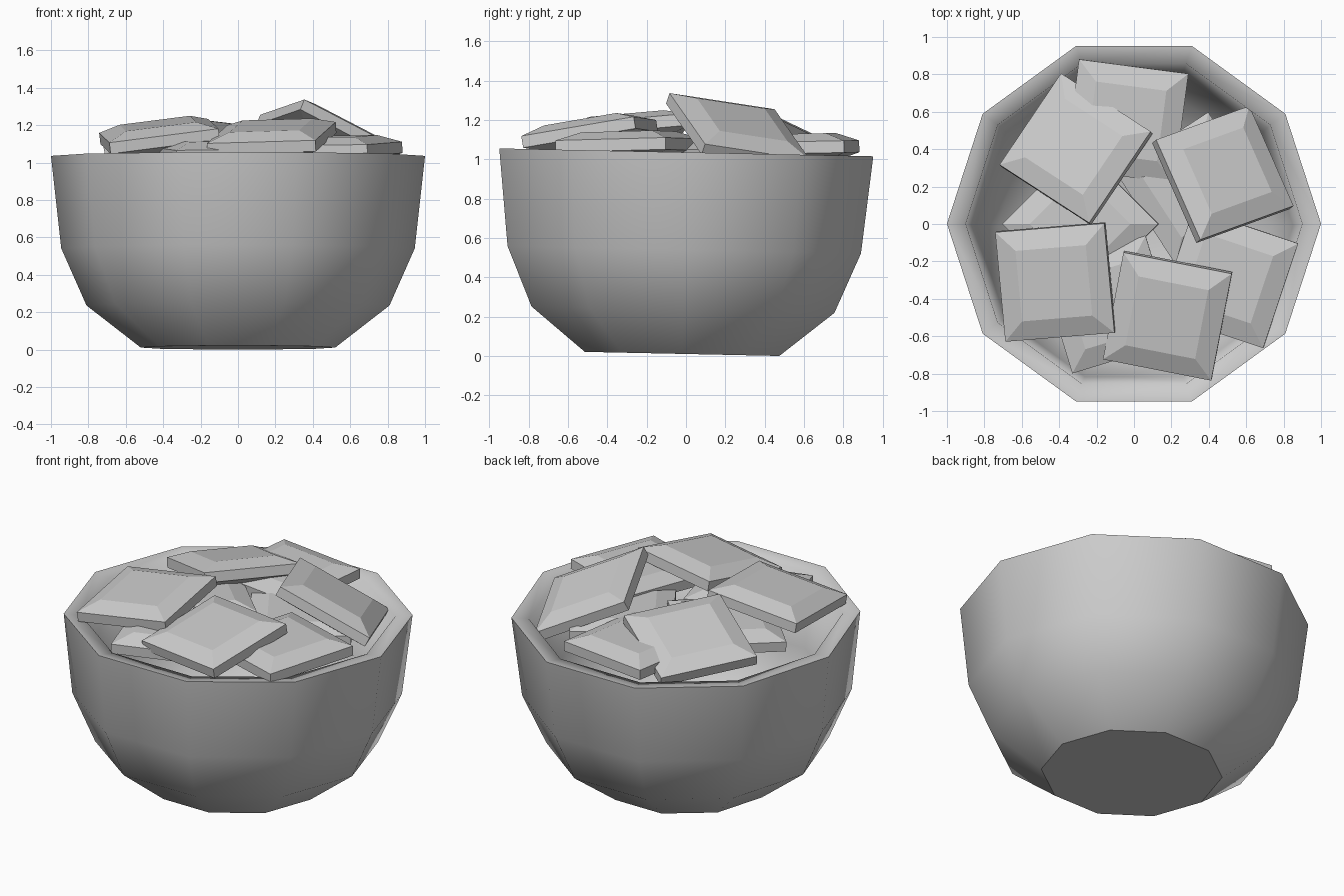
import bpy
import math
from mathutils import Matrix, Vector

cube = bpy.data.objects.get("Cube")
if cube:
    bpy.data.objects.remove(cube, do_unlink=True)

# Single plain grey
grey = bpy.data.materials.new("light_grey")
grey.use_nodes = True
colour = (0.6, 0.6, 0.6, 1)
grey.diffuse_color = colour
grey.node_tree.nodes["Principled BSDF"].inputs["Base Color"].default_value = colour


def loft(name, rings, sides, start, sharp_rings, smooth):
    """Stack regular polygons given as (radius, height) and cap both ends."""
    verts, faces = [], []
    for radius, z in rings:
        for i in range(sides):
            a = start + math.tau * i / sides
            verts.append((radius * math.cos(a), radius * math.sin(a), z))
    for r in range(len(rings) - 1):
        for i in range(sides):
            j = (i + 1) % sides
            low, high = r * sides, (r + 1) * sides
            faces.append((low + i, low + j, high + j, high + i))
    faces.append(tuple(reversed(range(sides))))
    last = (len(rings) - 1) * sides
    faces.append(tuple(range(last, last + sides)))

    mesh = bpy.data.meshes.new(name)
    mesh.from_pydata(verts, [], faces)
    mesh.materials.append(grey)
    for face in mesh.polygons:
        face.use_smooth = smooth
    for edge in mesh.edges:
        ring_a, ring_b = (v // sides for v in edge.vertices)
        if ring_a == ring_b and ring_a in sharp_rings:
            edge.use_edge_sharp = True
    mesh.update()
    obj = bpy.data.objects.new(name, mesh)
    bpy.context.collection.objects.link(obj)
    return obj


# Ten-sided bowl: outer wall, rim and inner wall, leaning back slightly
profile = [(0.52, 0), (0.81, 0.225), (0.945, 0.53), (1.0, 1.025),
           (0.9, 1.015), (0.85, 0.55), (0.73, 0.3), (0.47, 0.11)]
bowl = loft("bowl", profile, 10, 0, {0, 3}, True)
bowl.location = (0, -0.02, 0.011)
bowl.rotation_euler.x = -0.021


# Square pillow-shaped pieces with bevelled top and bottom
def piece(name, x, y, z, yaw, slope_x, slope_y):
    diag = math.sqrt(2)
    rings = [(0.19 * diag, -0.07), (0.295 * diag, -0.03),
             (0.295 * diag, 0.03), (0.19 * diag, 0.07)]
    obj = loft(name, rings, 4, math.pi / 4, set(), False)
    normal = Vector((-slope_x, -slope_y, 1))
    tilt = Vector((0, 0, 1)).rotation_difference(normal).to_matrix().to_4x4()
    turn = Matrix.Rotation(math.radians(yaw), 4, "Z")
    obj.matrix_world = Matrix.Translation((x, y, z)) @ tilt @ turn


piece("right_piece", 0.475, 0.265, 1.14, 22, -0.40, -0.33)
piece("front_piece", 0.18, -0.49, 1.13, -11, 0.06, 0.16)
piece("left_piece", -0.42, -0.31, 1.14, 5, 0.12, 0.10)
piece("back_left_piece", -0.31, 0.40, 1.11, -33.5, 0.18, -0.20)
piece("back_piece", -0.04, 0.55, 1.06, -7.5, 0, 0.02)
piece("front_right_piece", 0.505, -0.29, 1.07, -18.5, 0.02, 0.02)
piece("lower_front_piece", -0.134, -0.43, 1.05, 17, 0, 0.04)
piece("lower_middle_piece", -0.285, 0.0, 1.04, 45, 0.05, 0)
piece("lower_right_piece", 0.31, 0.19, 1.02, 33, 0, 0)
